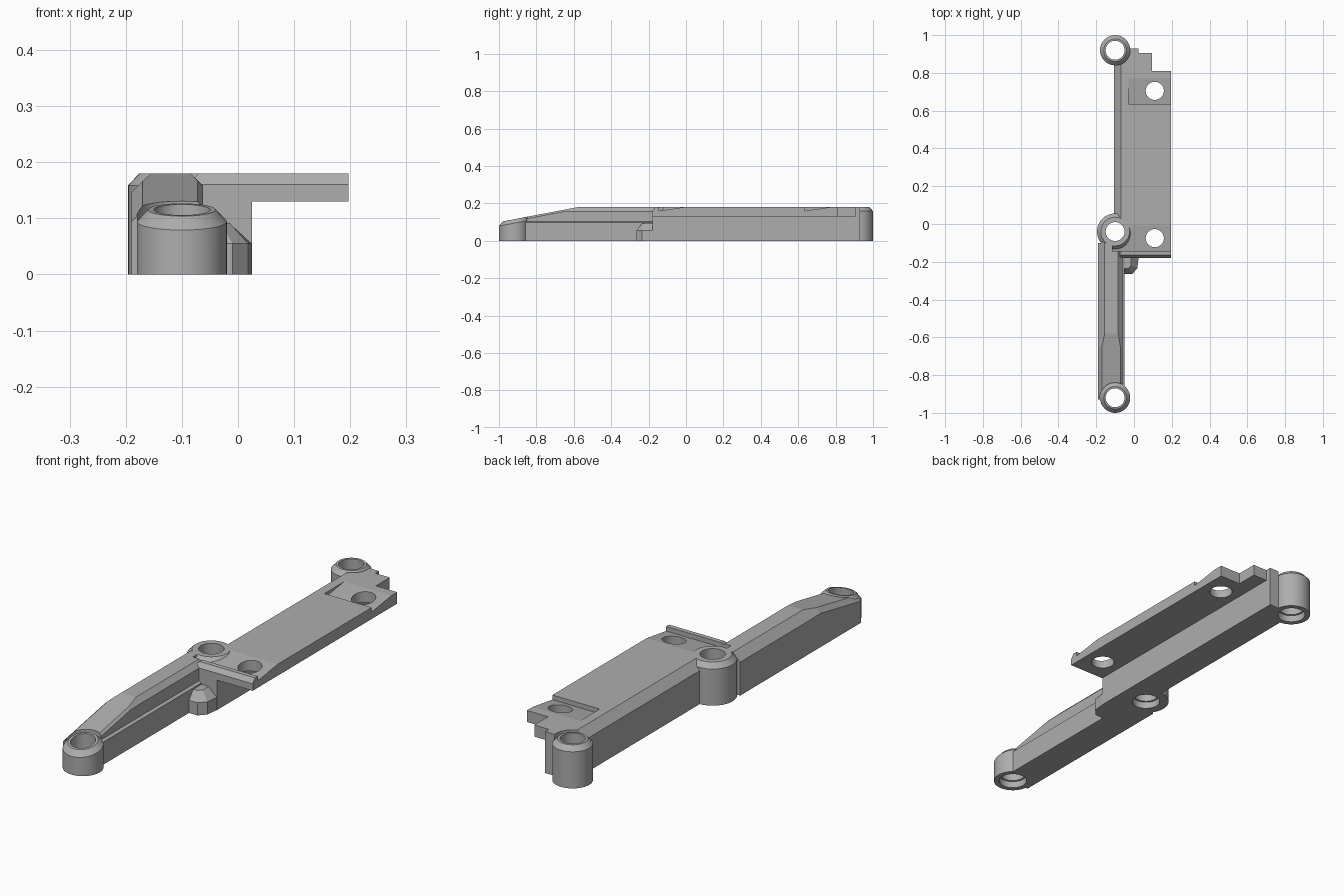
import bpy, bmesh, math

cube = bpy.data.objects.get("Cube")
if cube:
    bpy.data.objects.remove(cube, do_unlink=True)

grey = bpy.data.materials.new("plain grey")
grey.use_nodes = True
grey.diffuse_color = (0.42, 0.42, 0.42, 1)
grey.node_tree.nodes["Principled BSDF"].inputs["Base Color"].default_value = grey.diffuse_color

TOP = 0.18      # overall height
SLOPE = 0.19    # fall of the front arm towards its tip


def loft(name, rings, closed=False):
    """Skin equal-length rings of points; cap the ends unless closed."""
    bm = bmesh.new()
    vs = [[bm.verts.new(p) for p in ring] for ring in rings]
    n = len(rings[0])
    pairs = list(zip(vs, vs[1:]))
    if closed:
        pairs.append((vs[-1], vs[0]))
    else:
        bm.faces.new(vs[0])
        bm.faces.new(vs[-1])
    for a, b in pairs:
        for i in range(n):
            j = (i + 1) % n
            bm.faces.new((a[i], a[j], b[j], b[i]))
    bmesh.ops.recalc_face_normals(bm, faces=bm.faces)
    mesh = bpy.data.meshes.new(name)
    bm.to_mesh(mesh)
    bm.free()
    mesh.materials.append(grey)
    ob = bpy.data.objects.new(name, mesh)
    bpy.context.collection.objects.link(ob)
    return ob


def along_x(name, pts, x0, x1):
    return loft(name, [[(x, y, z) for y, z in pts] for x in (x0, x1)])


def along_y(name, pts, y0, y1):
    return loft(name, [[(x, y, z) for x, z in pts] for y in (y0, y1)])


def circle(x, y, r, z, slope=0):
    pts = []
    for i in range(48):
        a = math.tau * i / 48
        dy = r * math.sin(a)
        pts.append((x + r * math.cos(a), y + dy, z + slope * dy))
    return pts


def drill(x, y, r):
    return loft("cutter", [circle(x, y, r, z) for z in (-0.1, 0.4)])


def boss(name, x, y, r, h, slope=0):
    """Bored post with a chamfered rim and a counterbore underneath."""
    bore, wide = 0.05, 0.058
    ob = loft(name, [circle(x, y, r, 0),
                     circle(x, y, r, h - 0.021, slope),
                     circle(x, y, r - 0.02, h, slope),
                     circle(x, y, bore, h, slope),
                     circle(x, y, bore, 0.03),
                     circle(x, y, wide, 0.03),
                     circle(x, y, wide, 0)], closed=True)
    bpy.ops.object.select_all(action='DESELECT')
    ob.select_set(True)
    bpy.context.view_layer.objects.active = ob
    bpy.ops.object.shade_smooth_by_angle(angle=math.radians(30))
    return ob


def cut(ob, cutters):
    bpy.context.view_layer.objects.active = ob
    for c in cutters:
        mod = ob.modifiers.new("cut", 'BOOLEAN')
        mod.operation = 'DIFFERENCE'
        mod.solver = 'EXACT'
        mod.object = c
        bpy.ops.object.modifier_apply(modifier=mod.name)


# Bosses
BX, FRONT, MID, REAR = -0.1, -0.92, -0.04, 0.92
boss("front_boss", BX, FRONT, 0.08, TOP + SLOPE * (FRONT + 0.58), SLOPE)
boss("middle_boss", BX, MID, 0.096, TOP)
boss("rear_boss", BX, REAR, 0.08, TOP)


# Front arm: chamfered bar sloping down to the tip
def arm_ring(y, left, right):
    z = min(TOP, TOP + SLOPE * (y + 0.58))
    x0, x1 = -0.19, -0.062
    return [(x0, y, 0), (x0, y, z - left), (x0 + left, y, z),
            (x1 - right, y, z), (x1, y, z - right), (x1, y, 0)]


arm = loft("front_arm", [arm_ring(-0.93, 0.02, 0.01), arm_ring(-0.65, 0.02, 0.01),
                         arm_ring(-0.58, 0.035, 0.022), arm_ring(-0.1, 0.035, 0.022)])
ledge = along_y("arm_ledge", [(-0.065, 0), (-0.05, 0), (-0.05, 0.098), (-0.062, 0.104),
                              (-0.065, 0.104)], -0.92, -0.17)

# Rear body with a chamfered outer edge
body = along_y("rear_body", [(-0.105, 0), (0.025, 0), (0.025, TOP), (-0.07, TOP),
                             (-0.105, 0.145)], -0.18, 0.93)

# Mounting plate with a stepped rear corner
outline = [(0.025, -0.18), (0.197, -0.18), (0.197, 0.81), (0.095, 0.81),
           (0.095, 0.905), (0.025, 0.905)]
plate = loft("mounting_plate", [[(x, y, z) for x, y in outline] for z in (0.13, TOP)])

# Side nub beside the arm
foot = [(-0.06, -0.265), (-0.01, -0.265), (0.018, -0.235), (0.025, -0.17), (-0.06, -0.17)]
crown = [(-0.06, -0.235), (-0.03, -0.235), (-0.015, -0.22), (-0.015, -0.17), (-0.06, -0.17)]
loft("side_nub", [[(x, y, z) for x, y in pts]
                  for pts, z in ((foot, 0), (foot, 0.055), (crown, 0.092))])

# Cutters: wedge pockets, front lip chamfer, holes
front_pocket = along_x("cutter", [(-0.145, 0.16), (0.125, 0.2), (-0.145, 0.2)], -0.115, 0.3)
rear_pocket = along_x("cutter", [(0.635, 0.16), (0.905, 0.2), (0.635, 0.2)], -0.03, 0.3)
lip = along_x("cutter", [(-0.195, 0.14), (-0.15, 0.2), (-0.195, 0.2)], -0.3, 0.3)
front_hole = drill(BX, FRONT, 0.08)
mid_hole = drill(BX, MID, 0.075)
rear_hole = drill(BX, REAR, 0.08)
plate_holes = [drill(0.11, y, 0.048) for y in (-0.075, 0.705)]

cut(arm, [front_hole, mid_hole, front_pocket])
cut(ledge, [front_hole])
cut(body, [mid_hole, rear_hole, front_pocket, rear_pocket, lip])
cut(plate, [front_pocket, rear_pocket, lip] + plate_holes)

for c in [front_pocket, rear_pocket, lip, front_hole, mid_hole, rear_hole] + plate_holes:
    bpy.data.objects.remove(c, do_unlink=True)
